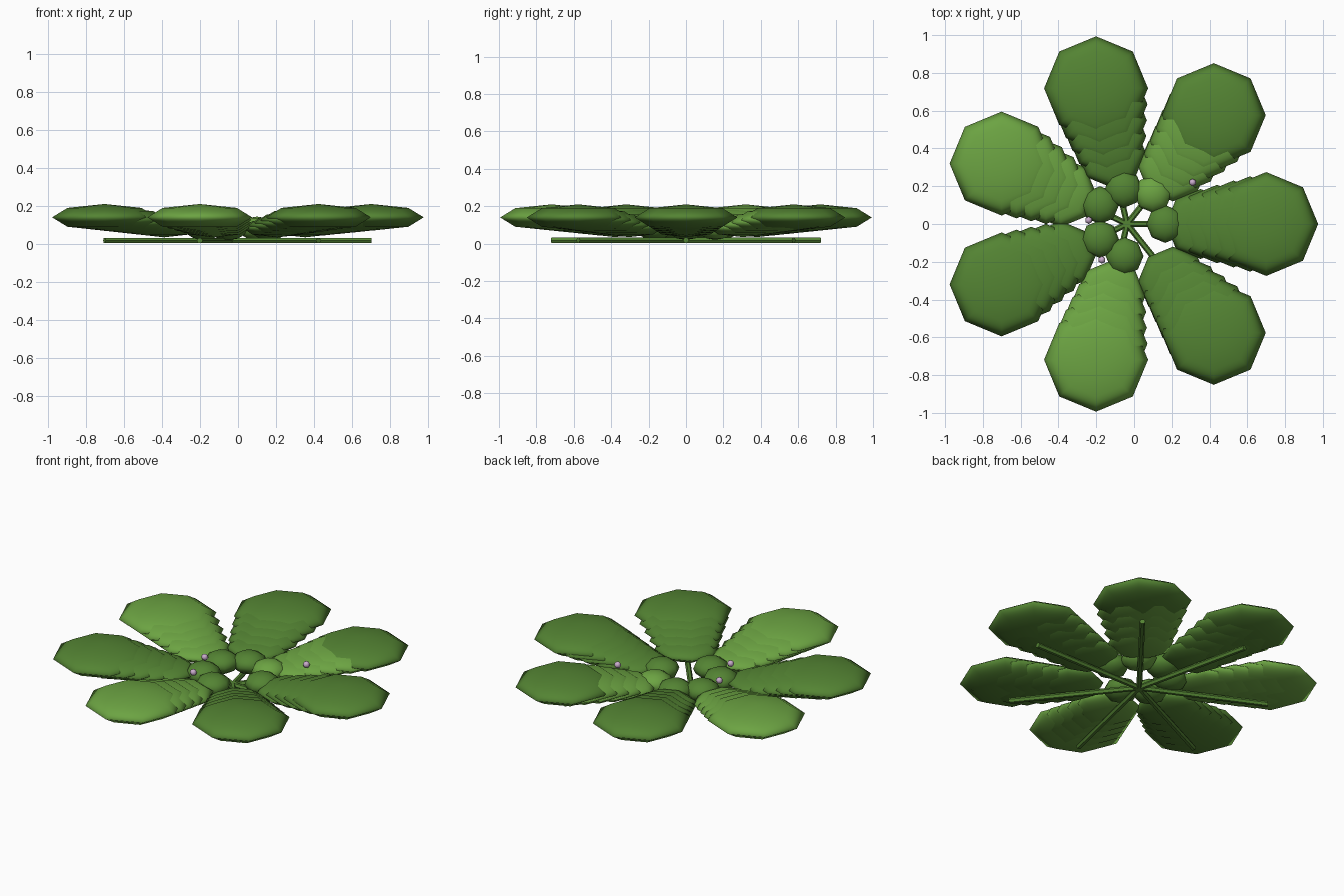
import bpy, math
from mathutils import Vector

if "Cube" in bpy.data.objects:
    bpy.data.objects.remove(bpy.data.objects["Cube"])


def material(name, rgb):
    m = bpy.data.materials.new(name)
    m.diffuse_color = (*rgb, 1)
    m.use_nodes = True
    m.node_tree.nodes["Principled BSDF"].inputs["Base Color"].default_value = m.diffuse_color
    return m


DARK = material("dark green", (0.088, 0.23, 0.033))
LIGHT = material("light green", (0.15, 0.37, 0.055))
PINK = material("pale pink", (0.60, 0.42, 0.62))

HUB_X = -0.037     # all fronds radiate from here
REACH = 0.737      # distance from hub to the tip leaflet


def polar(k, d, z):
    a = math.tau * k / 7
    return Vector((HUB_X + d * math.cos(a), d * math.sin(a), z))


def blob(name, loc, r, rz, mat, segments=8, rings=4):
    bpy.ops.mesh.primitive_uv_sphere_add(segments=segments, ring_count=rings, radius=1, location=loc)
    ob = bpy.context.object
    ob.name = name
    ob.scale = (r, r, rz)
    bpy.ops.object.shade_smooth()
    ob.data.materials.append(mat)
    return ob


# Seven fronds: a straight stem on the ground and overlapping leaflets that widen and rise
light_fronds = {3, 5}
for k in range(7):
    bpy.ops.mesh.primitive_cylinder_add(vertices=6, radius=0.016, depth=REACH,
                                        location=polar(k, REACH / 2, 0.018),
                                        rotation=(0, math.pi / 2, math.tau * k / 7))
    stem = bpy.context.object
    stem.name = f"stem_{k}"
    stem.data.materials.append(DARK)
    for i in range(5):
        t = i / 4
        d = 0.39 + (REACH - 0.39) * t
        r = 0.185 + 0.09 * t
        light = k in light_fronds or (k == 1 and i < 4)
        blob(f"leaflet_{k}_{i}", polar(k, d, 0.085 + 0.055 * t), r, 0.05 + 0.02 * t,
             LIGHT if light else DARK)

# Ring of small round leaves at the heart, open on one side
heart = [(0.165, 0.0), (0.10, 0.16), (-0.055, 0.185), (-0.18, 0.10), (-0.18, -0.08), (-0.05, -0.17)]
for i, (x, y) in enumerate(heart):
    blob(f"heart_leaf_{i}", (x, y, 0.082), 0.1, 0.062, LIGHT if i == 1 else DARK, 8, 6)

# Tiny buds
for i, p in enumerate([(-0.24, 0.02, 0.125), (-0.17, -0.19, 0.13), (0.31, 0.22, 0.15)]):
    blob(f"bud_{i}", p, 0.02, 0.02, PINK, 6, 4)
